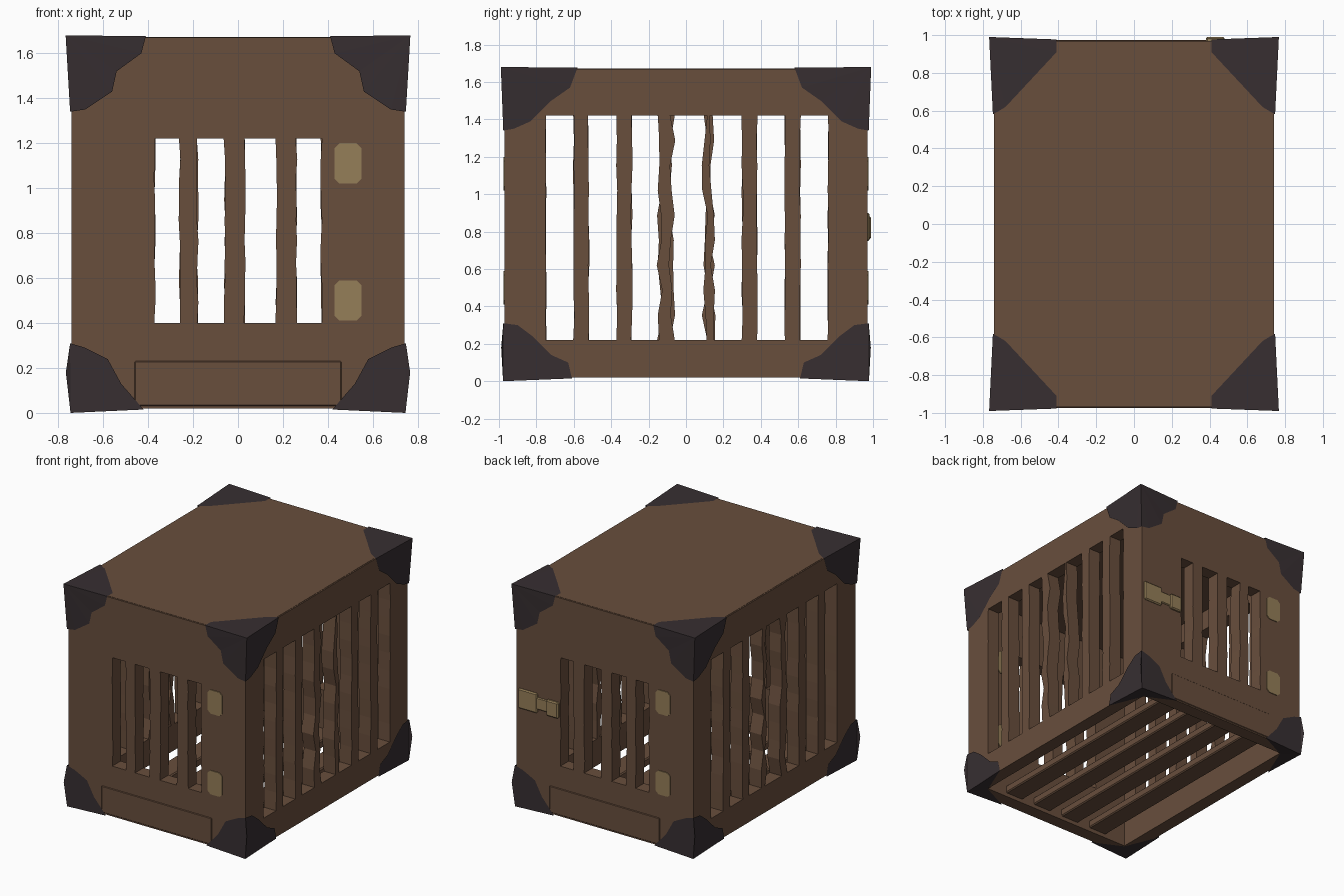
import bpy, bmesh, random
from mathutils import Vector

random.seed(4)
if "Cube" in bpy.data.objects:
    bpy.data.objects.remove(bpy.data.objects["Cube"])


def material(name, rgb):
    m = bpy.data.materials.new(name)
    m.use_nodes = True
    m.diffuse_color = (*rgb, 1)
    bsdf = next(n for n in m.node_tree.nodes if n.type == "BSDF_PRINCIPLED")
    bsdf.inputs["Base Color"].default_value = (*rgb, 1)
    bsdf.inputs["Roughness"].default_value = 0.8
    return m


WOOD = material("brown wood", (0.14, 0.077, 0.046))
IRON = material("dark iron", (0.038, 0.028, 0.031))
BRASS = material("dull brass", (0.3, 0.21, 0.098))
CENTRE = Vector((0, 0, 0.84))


def finish(name, bm, mat):
    mesh = bpy.data.meshes.new(name)
    bm.to_mesh(mesh)
    bm.free()
    mesh.materials.append(mat)
    ob = bpy.data.objects.new(name, mesh)
    bpy.context.collection.objects.link(ob)
    return ob


def box(name, lo, hi, mat, bevel=0.0):
    lo, hi = Vector(lo), Vector(hi)
    bm = bmesh.new()
    bmesh.ops.create_cube(bm, size=1)
    for v in bm.verts:
        v.co = Vector(v.co[i] * (hi - lo)[i] + (lo + hi)[i] / 2 for i in range(3))
    ob = finish(name, bm, mat)
    if bevel:
        mod = ob.modifiers.new("bevel", "BEVEL")
        mod.width, mod.segments = bevel, 1
    return ob


def face_out(bm):
    # turn every face away from the middle of the crate
    bm.normal_update()
    for f in bm.faces:
        if f.normal.dot(f.calc_center_median() - CENTRE) < 0:
            f.normal_flip()


def wall(name, cuts, low, high, place, rough=()):
    # a board wall whose odd columns are open between low and high
    rows = 9
    zs = [0.02] + [low + (high - low) * i / rows for i in range(rows + 1)] + [1.67]
    bm = bmesh.new()
    grid = []
    for r, z in enumerate(zs):
        line = []
        for c, u in enumerate(cuts):
            inner = 0 < c < len(cuts) - 1 and 0 < r < len(zs) - 1
            wobble = 0.018 if c in rough else 0.004
            du = random.uniform(-wobble, wobble) if inner else 0
            line.append(bm.verts.new(place(u + du, z)))
        grid.append(line)
    for r in range(len(zs) - 1):
        for c in range(len(cuts) - 1):
            if c % 2 and 0 < r < len(zs) - 2:
                continue
            bm.faces.new((grid[r][c], grid[r][c + 1], grid[r + 1][c + 1], grid[r + 1][c]))
    face_out(bm)
    ob = finish(name, bm, WOOD)
    mod = ob.modifiers.new("thickness", "SOLIDIFY")
    mod.thickness, mod.offset = 0.1, -1


# Barred walls
side_cuts = [-0.97, -0.75, -0.6, -0.52, -0.37, -0.29, -0.14, -0.075,
             0.1, 0.14, 0.3, 0.38, 0.53, 0.61, 0.76, 0.97]
end_cuts = [-0.74, -0.37, -0.26, -0.18, -0.06, 0.03, 0.17, 0.26, 0.37, 0.74]
for s, label in ((1, "left"), (-1, "right")):
    wall(label + "_wall", side_cuts, 0.22, 1.42, lambda u, z: (s * 0.74, u, z), (6, 7, 8, 9))
for s, label in ((-1, "front"), (1, "back")):
    wall(label + "_wall", end_cuts, 0.4, 1.22, lambda u, z: (u, s * 0.97, z))
    y = sorted((s * 0.96, s * 0.975))
    box(label + "_lower_board", (-0.46, y[0], 0.03), (0.46, y[1], 0.23), WOOD, 0.004)

# Solid lid and slatted floor
box("lid", (-0.73, -0.96, 1.57), (0.73, 0.96, 1.672), WOOD)
for i in range(4):
    x = -0.39 + 0.26 * i
    box("floor_slat", (x - 0.078, -0.9, 0.05), (x + 0.078, 0.9, 0.11), WOOD, 0.008)

# Ragged iron corner caps, each face a fan around the corner
top_front = [(0.41, 1.676), (0.43, 1.6), (0.54, 1.52), (0.56, 1.43), (0.68, 1.35), (0.747, 1.34)]
top_side = [(0.58, 1.676), (0.62, 1.57), (0.72, 1.5), (0.83, 1.39), (0.92, 1.35), (0.977, 1.34)]
top_plan = [(0.41, 0.977), (0.41, 0.91), (0.68, 0.62), (0.747, 0.58)]
low_front = [(0.42, 0.015), (0.52, 0.13), (0.58, 0.24), (0.68, 0.29), (0.747, 0.31)]
low_side = [(0.61, 0.015), (0.63, 0.1), (0.72, 0.14), (0.82, 0.24), (0.9, 0.3), (0.977, 0.31)]
bulge = (0.766, 0.988, 0.18)
top_fans = [[(a, 0.977, b) for a, b in top_front],
            [(0.747, a, b) for a, b in top_side],
            [(a, b, 1.676) for a, b in top_plan]]
low_fans = [[(a, 0.977, b) for a, b in low_front] + [bulge],
            [(0.747, a, b) for a, b in low_side] + [bulge],
            [(0.42, 0.977, 0.015), (0.64, 0.87, 0.015), (0.747, 0.61, 0.015)]]


def cap(name, apex, fans, sx, sy):
    bm = bmesh.new()
    flip = lambda p: (p[0] * sx, p[1] * sy, p[2])
    for fan in fans:
        hub = bm.verts.new(flip(apex))
        rim = [bm.verts.new(flip(p)) for p in fan]
        for a, b in zip(rim, rim[1:]):
            bm.faces.new((hub, a, b))
    bmesh.ops.remove_doubles(bm, verts=bm.verts, dist=0.0005)
    face_out(bm)
    finish(name, bm, IRON)


for sx in (-1, 1):
    for sy in (-1, 1):
        cap("top_corner_cap", (0.767, 0.99, 1.68), top_fans, sx, sy)
        cap("bottom_corner_cap", (0.745, 0.978, 0), low_fans, sx, sy)


# Brass hinge plates on both ends, outside and inside
def hinge(name, x, y, z):
    w, h, c = 0.06, 0.09, 0.022
    outline = [(-w + c, -h), (w - c, -h), (w, -h + c), (w, h - c),
               (w - c, h), (-w + c, h), (-w, h - c), (-w, -h + c)]
    bm = bmesh.new()
    bm.faces.new([bm.verts.new((x + a, y, z + b)) for a, b in outline])
    ob = finish(name, bm, BRASS)
    mod = ob.modifiers.new("thickness", "SOLIDIFY")
    mod.thickness, mod.offset = 0.008, 0


for s in (-1, 1):
    for z in (0.5, 1.11):
        hinge("hinge_plate", -s * 0.49, s * 0.972, z)
        hinge("inner_hinge_plate", -s * 0.49, s * 0.868, z)

# Latch on the back
box("latch_plate", (0.56, 0.96, 0.75), (0.72, 0.982, 0.9), BRASS, 0.008)
box("latch_bolt", (0.46, 0.96, 0.78), (0.57, 0.978, 0.87), BRASS, 0.006)
box("latch_catch", (0.38, 0.96, 0.76), (0.48, 0.99, 0.88), BRASS, 0.008)
